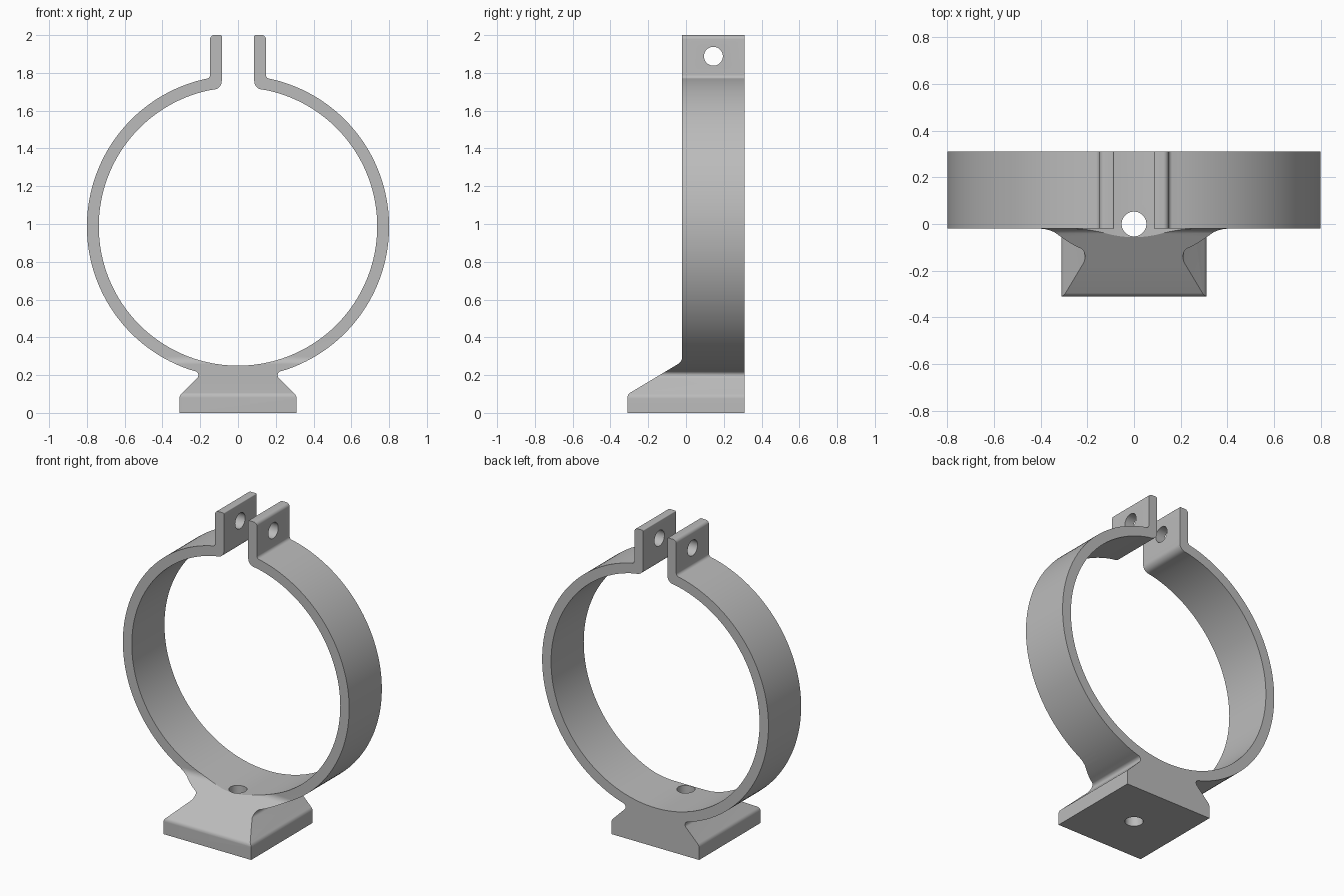
import bpy, bmesh, math
from mathutils import Vector

if "Cube" in bpy.data.objects:
    bpy.data.objects.remove(bpy.data.objects["Cube"])

CZ, RO, RI = 0.987, 0.80, 0.737      # ring centre height, outer and inner radius


def arc(radius, a0, a1, n):
    """Points on a circle about the ring centre, as (x, z, no fillet)."""
    return [(radius * math.cos(a), CZ + radius * math.sin(a), 0)
            for a in (a0 + (a1 - a0) * i / n for i in range(n + 1))]


def fillet(points, n=8):
    """Round each corner (u, v, radius) of a closed outline."""
    out = []
    for i, (u, v, r) in enumerate(points):
        p = Vector((u, v))
        if not r:
            out.append(p)
            continue
        d0 = (Vector(points[i - 1][:2]) - p).normalized()
        d1 = (Vector(points[(i + 1) % len(points)][:2]) - p).normalized()
        half = d0.angle(d1) / 2
        centre = p + (d0 + d1).normalized() * (r / math.sin(half))
        s = p + d0 * (r / math.tan(half)) - centre
        e = p + d1 * (r / math.tan(half)) - centre
        turn = s.angle_signed(e)     # clockwise positive
        for k in range(n + 1):
            a = -turn * k / n
            out.append(centre + Vector((s.x * math.cos(a) - s.y * math.sin(a),
                                        s.x * math.sin(a) + s.y * math.cos(a))))
    return out


def prism(name, outline, place, lo, hi):
    """Extrude an outline between lo and hi; place maps (u, v, depth) to 3D."""
    bm = bmesh.new()
    a = [bm.verts.new(place(p[0], p[1], lo)) for p in outline]
    b = [bm.verts.new(place(p[0], p[1], hi)) for p in outline]
    bm.faces.new(a)
    bm.faces.new(b[::-1])
    for i in range(len(a)):
        j = (i + 1) % len(a)
        bm.faces.new((a[j], a[i], b[i], b[j]))
    bmesh.ops.recalc_face_normals(bm, faces=bm.faces)
    mesh = bpy.data.meshes.new(name)
    bm.to_mesh(mesh)
    bm.free()
    obj = bpy.data.objects.new(name, mesh)
    bpy.context.collection.objects.link(obj)
    return obj


def circle(u, v, r, n=40):
    return [(u + r * math.cos(2 * math.pi * i / n),
             v + r * math.sin(2 * math.pi * i / n)) for i in range(n)]


def on_front(u, v, d):
    return (u, d, v)


def on_side(u, v, d):
    return (d, u, v)


def on_top(u, v, d):
    return (u, v, d)


# Right half of the clamp outline: foot, neck, ring, tab and back along the bore
outer = arc(RO, math.atan2(-0.758, 0.257), math.acos(0.19 / RO), 72)
inner = arc(RI, math.acos(0.155 / RI), -math.pi / 2, 80)
half = fillet([(0, 0, 0), (0.31, 0, 0), (0.31, 0.09, 0.035), (0.19, 0.21, 0.022)]
              + outer
              + [(0.148, 1.773, 0.02), (0.148, 2.0, 0.022), (0.086, 2.0, 0.006),
                 (0.086, 1.718, 0.045)]
              + inner)
# Mirror it into one closed outline (bore and foot centre points are shared)
right = half[1:]
left = [Vector((-p.x, p.y)) for p in right[:-1]][::-1]
clamp = prism("clamp", right + left, on_front, -0.31, 0.31)

# Side outline: foot with sloped front, narrow band above
side = fillet([(-0.31, -0.1, 0), (0.4, -0.1, 0), (0.4, 2.1, 0), (-0.02, 2.1, 0),
               (-0.02, 0.272, 0.045), (-0.31, 0.098, 0.03)])
envelope = prism("side_envelope", side, on_side, -1, 1)

# Bolt hole through the tabs, screw hole through the foot
bolt_hole = prism("bolt_hole", circle(0.145, 1.888, 0.05), on_side, -0.5, 0.5)
screw_hole = prism("screw_hole", circle(0, 0, 0.053), on_top, -0.2, 0.5)

bpy.context.view_layer.objects.active = clamp
clamp.select_set(True)
for cutter, op in ((envelope, 'INTERSECT'), (bolt_hole, 'DIFFERENCE'),
                   (screw_hole, 'DIFFERENCE')):
    mod = clamp.modifiers.new(cutter.name, 'BOOLEAN')
    mod.operation, mod.solver, mod.object = op, 'EXACT', cutter
    bpy.ops.object.modifier_apply(modifier=mod.name)
    bpy.data.objects.remove(cutter, do_unlink=True)

grey = bpy.data.materials.new("plain grey")
grey.diffuse_color = (0.5, 0.5, 0.5, 1)
grey.use_nodes = True
grey.node_tree.nodes["Principled BSDF"].inputs["Base Color"].default_value = grey.diffuse_color
clamp.data.materials.clear()
clamp.data.materials.append(grey)
bpy.ops.object.shade_smooth_by_angle(angle=math.radians(25))
